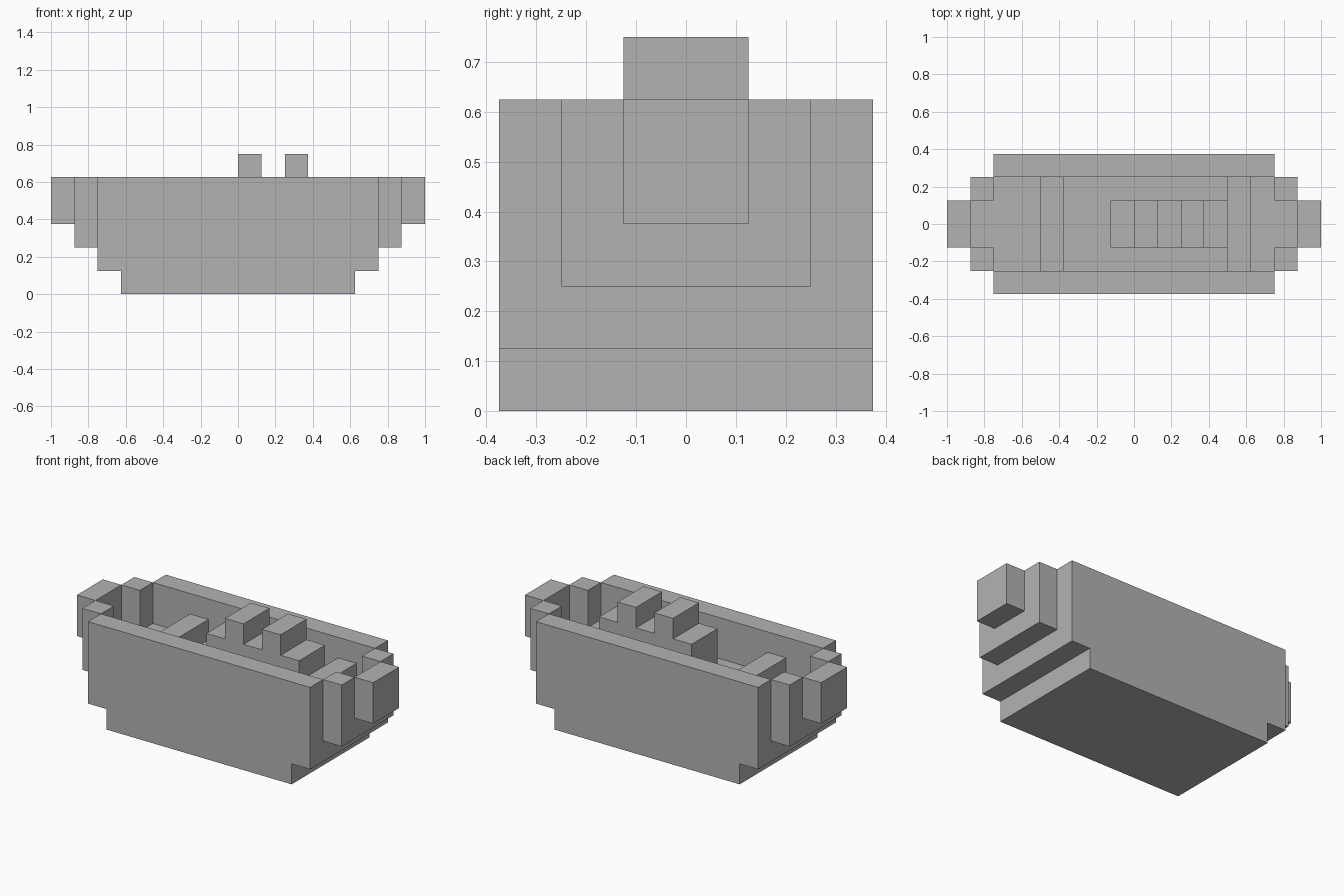
import bpy, bmesh
from mathutils import Vector

U = 0.125  # one block

default = bpy.data.objects.get("Cube")
if default:
    bpy.data.objects.remove(default, do_unlink=True)

grey = bpy.data.materials.new("plain grey")
grey.use_nodes = True
colour = (0.45, 0.45, 0.45, 1)
grey.diffuse_color = colour
grey.node_tree.nodes["Principled BSDF"].inputs["Base Color"].default_value = colour


def prism(name, outline, axis, start, end):
    """Extrude an outline, in blocks, along x (outline y, z) or y (outline x, z)."""
    def place(a, b, d):
        return Vector((d, a, b) if axis == "x" else (a, d, b)) * U
    bm = bmesh.new()
    face = bm.faces.new([bm.verts.new(place(a, b, start)) for a, b in outline])
    extruded = bmesh.ops.extrude_face_region(bm, geom=[face])["geom"]
    verts = [v for v in extruded if isinstance(v, bmesh.types.BMVert)]
    bmesh.ops.translate(bm, verts=verts, vec=place(0, 0, end - start))
    bmesh.ops.recalc_face_normals(bm, faces=bm.faces)
    mesh = bpy.data.meshes.new(name)
    bm.to_mesh(mesh)
    bm.free()
    mesh.materials.append(grey)
    obj = bpy.data.objects.new(name, mesh)
    bpy.context.collection.objects.link(obj)
    return obj


def block(name, x, y, z):
    corners = [(x[0], z[0]), (x[1], z[0]), (x[1], z[1]), (x[0], z[1])]
    return prism(name, corners, "y", *y)


def mirrored(half):
    return half + [(-a, b) for a, b in reversed(half)]


# Stepped hull, hollowed down to the deck
hull = prism("hull", mirrored([(5, 0), (5, 1), (6, 1), (6, 5)]), "y", -3, 3)
cavity = block("cavity_cutter", (-7, 7), (-2, 2), (3, 6))
cavity.hide_render = True
cavity.hide_viewport = True
cut = hull.modifiers.new("hollow", "BOOLEAN")
cut.operation = "DIFFERENCE"
cut.solver = "EXACT"
cut.object = cavity

# Narrowing ends: a notched frame, then a raised tip
notch = mirrored([(2, 2), (2, 5), (1, 5), (1, 3)])
for side, s in (("left", 1), ("right", -1)):
    prism(side + "_end_frame", notch, "x", 6 * s, 7 * s)
    block(side + "_tip", sorted((7 * s, 8 * s)), (-1, 1), (3, 5))

# Cross benches
block("right_bench", (-4, -3), (-2, 2), (3, 4))
block("left_bench", (4, 5), (-2, 2), (3, 4))

# Cabin with two chimneys
cabin = [(-1, 3), (4, 3), (4, 5)]
for x in (2, 0):
    cabin += [(x + 1, 5), (x + 1, 6), (x, 6), (x, 5)]
cabin.append((-1, 5))
prism("cabin", cabin, "y", -1, 1)
